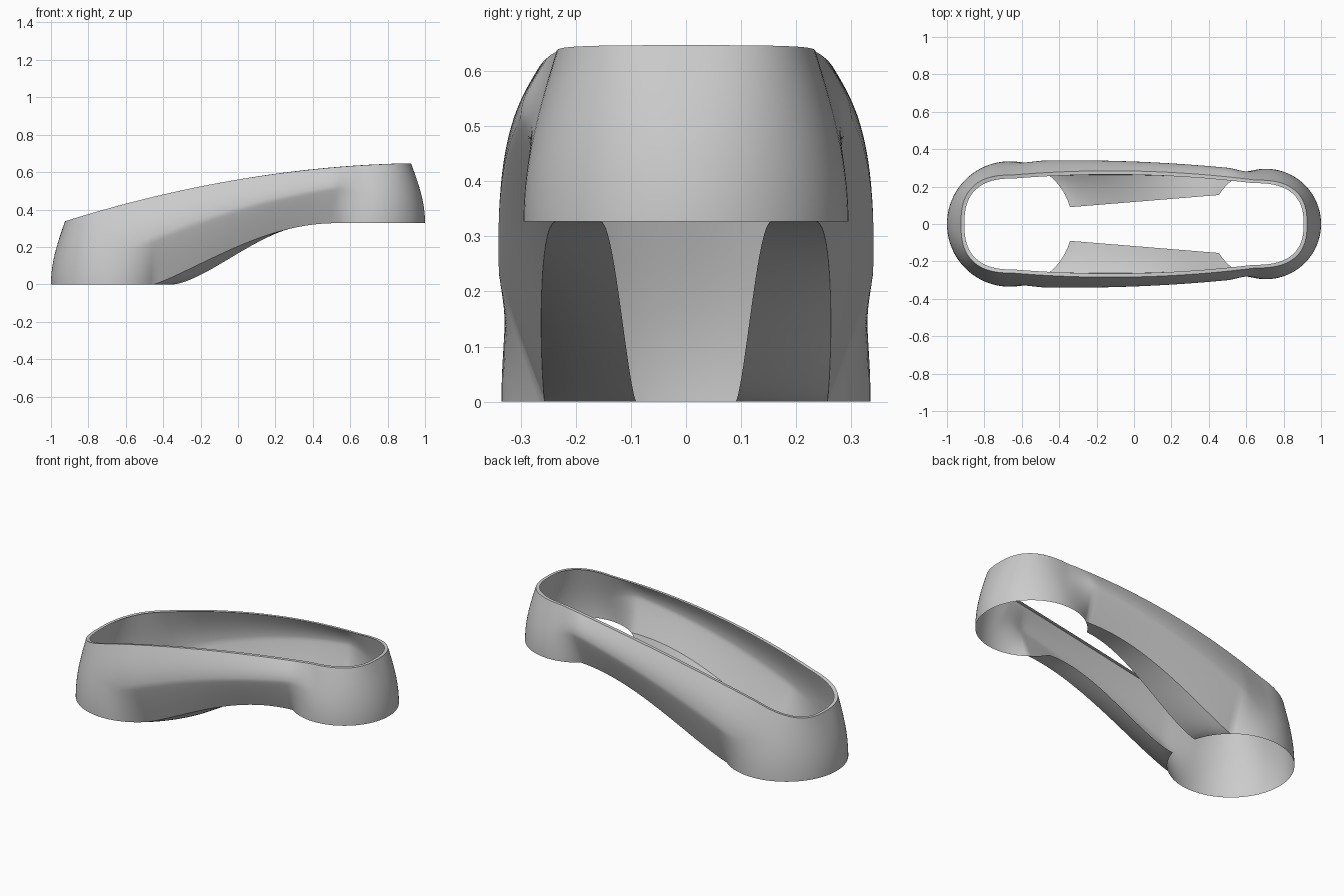
import bpy, bmesh, math
from mathutils import Vector

cube = bpy.data.objects.get("Cube")
if cube:
    bpy.data.objects.remove(cube, do_unlink=True)

grey = bpy.data.materials.new("plain grey")
grey.use_nodes = True
grey.diffuse_color = (0.6, 0.6, 0.6, 1)
grey.node_tree.nodes["Principled BSDF"].inputs["Base Color"].default_value = (0.6, 0.6, 0.6, 1)

ROWS = 28          # samples down the wall
HIGH = 0.327       # height of the raised cup's mouth


def lerp(a, b, t):
    return a + (b - a) * t


def smoothstep(a, b, x):
    t = min(max((x - a) / (b - a), 0), 1)
    return t * t * (3 - 2 * t)


# Long curves of the handle, as functions of x
def rim_z(x):
    return 0.56 + 0.1676 * x - 0.0794 * x * x


def rim_y(x):
    return 0.283 - 0.0208 * x - 0.0817 * x * x


def ridge_z(x):
    return 0.4 + 0.2928 * x - 0.1327 * x * x


def ridge_y(x):
    return 0.334 - 0.0385 * x - 0.057 * x * x


def rim_point(x, y=None):
    return Vector((x, rim_y(x) if y is None else y, rim_z(x)))


class Cup:
    """Round mouth at one end; angles run from the tip (0) inward."""

    def __init__(self, side, centre, radius, z, corner, edge, flap):
        self.side, self.centre, self.radius, self.z = side, centre, radius, z
        self.corner = corner
        self.edge, self.flap = math.radians(edge), math.radians(flap)

    def mouth(self, a):
        return Vector((self.centre + self.side * self.radius * math.cos(a),
                       self.radius * math.sin(a), self.z))

    def rim(self, a):
        c, s = math.cos(a), math.sin(a)
        if c > 0:   # squarish rounded end of the rim
            x = self.corner + self.side * 0.275 * c ** 0.77
            return rim_point(x, rim_y(self.corner) * s ** 0.77)
        return rim_point(lerp(self.corner, self.mouth(self.edge).x, c / math.cos(self.edge)))


low_cup = Cup(-1, -0.665, 0.335, 0, -0.65, 130, 164.4)
high_cup = Cup(1, 0.705, 0.295, HIGH, 0.65, 127, 148.3)


# Underside strip: u runs along the handle, s from outer edge to inner edge
def underside(u, s):
    a = low_cup.mouth(lerp(low_cup.edge, low_cup.flap, s))
    b = high_cup.mouth(lerp(high_cup.edge, high_cup.flap, s))
    p = a.lerp(b, u)
    p.y += 0.06 * u * (1 - u) * (1 - s)
    p.z = HIGH * math.sin(math.pi / 2 * u) ** (1.15 + 0.3 * s)
    return p


def wall_column(rim, foot):
    """Wall from rim to foot, blending cup flare into ridged handle."""
    w = smoothstep(-0.8, -0.47, foot.x) * (1 - smoothstep(0.5, 0.74, foot.x))
    column = []
    for i in range(ROWS + 1):
        v = i / ROWS
        flare = rim.lerp(foot, math.sin(v * math.pi / 2))
        flare.z = lerp(rim.z, foot.z, v)
        x = lerp(rim.x, foot.x, v)
        rz, ry = ridge_z(x), ridge_y(x)
        if v < 0.5:
            s = v * 2
            handle = Vector((x, lerp(rim.y, ry, math.sin(s * math.pi / 2)), lerp(rim.z, rz, s)))
        else:
            s = v * 2 - 1
            handle = Vector((x, lerp(ry, foot.y, s ** 1.15), lerp(rz, foot.z, s)))
        column.append(flare.lerp(handle, w))
    return column


def make_grid(name, columns):
    """Skin neighbouring columns of points and mirror across the middle."""
    bm = bmesh.new()
    verts = [[bm.verts.new(p) for p in col] for col in columns]
    for a, b in zip(verts, verts[1:]):
        for i in range(len(a) - 1):
            bm.faces.new((a[i], a[i + 1], b[i + 1], b[i]))
    mesh = bpy.data.meshes.new(name)
    bm.to_mesh(mesh)
    bm.free()
    mesh.materials.append(grey)
    obj = bpy.data.objects.new(name, mesh)
    bpy.context.collection.objects.link(obj)
    mirror = obj.modifiers.new("Mirror", 'MIRROR')
    mirror.use_axis = (False, True, False)
    mirror.merge_threshold = 0.0005
    bpy.ops.object.select_all(action='DESELECT')
    obj.select_set(True)
    bpy.context.view_layer.objects.active = obj
    bpy.ops.object.shade_smooth_by_angle(angle=math.radians(40))
    return obj


# Pairs of rim and foot points from the low tip round to the high tip
N = 40
pairs = []
for i in range(N + 1):
    a = low_cup.edge * i / N
    pairs.append((low_cup.rim(a), low_cup.mouth(a)))
for i in range(1, N):
    foot = underside(i / N, 0)
    pairs.append((rim_point(foot.x), foot))
for i in range(N, -1, -1):
    a = high_cup.edge * i / N
    pairs.append((high_cup.rim(a), high_cup.mouth(a)))

# Outer wall
make_grid("handle_shell", [wall_column(r, f) for r, f in pairs])

# Narrow flat lip inside the top opening
make_grid("rim_lip", [[Vector((r.x * 0.98, r.y * 0.93, r.z)), r] for r, f in pairs])

# Underside strips either side of the open slot
make_grid("underside_strip", [[underside(i / N, j / 8) for j in range(9)] for i in range(N + 1)])
